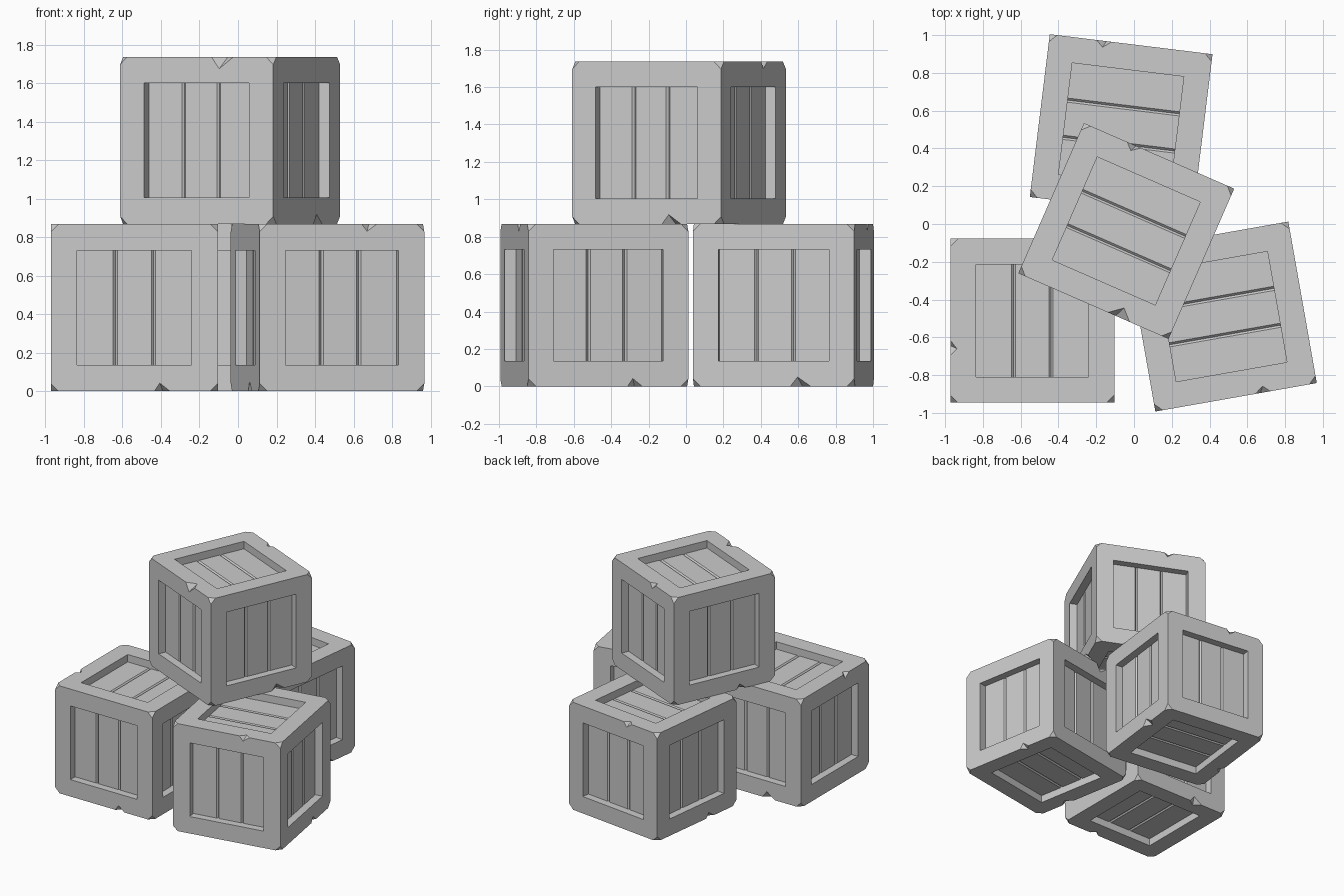
import bpy, bmesh
from math import radians
from mathutils import Matrix, Vector

old = bpy.data.objects.get("Cube")
if old:
    bpy.data.objects.remove(old, do_unlink=True)

HALF = 0.434      # half the crate size
PANEL = 0.2975    # half the recessed panel
DEPTH = 0.06      # panel recess depth
GROOVE = 0.011    # half width and depth of a plank groove
CHIP = 0.04       # worn corner size


def new_object(name, bm):
    bmesh.ops.recalc_face_normals(bm, faces=bm.faces)
    mesh = bpy.data.meshes.new(name)
    bm.to_mesh(mesh)
    bm.free()
    obj = bpy.data.objects.new(name, mesh)
    bpy.context.scene.collection.objects.link(obj)
    return obj


def add_recess(bm, matrix):
    """Cutter for one panel: its floor carries two plank grooves."""
    floor = HALF - DEPTH
    profile = [(-PANEL, HALF + 0.1), (-PANEL, floor)]
    for seam in (-PANEL / 3, PANEL / 3):
        profile += [(seam - GROOVE, floor), (seam, floor - GROOVE), (seam + GROOVE, floor)]
    profile += [(PANEL, floor), (PANEL, HALF + 0.1)]
    face = bm.faces.new([bm.verts.new((-PANEL, y, z)) for y, z in profile])
    start = list(face.verts)
    ext = bmesh.ops.extrude_face_region(bm, geom=[face], use_keep_orig=True)
    end = [v for v in ext["geom"] if isinstance(v, bmesh.types.BMVert)]
    bmesh.ops.translate(bm, verts=end, vec=(2 * PANEL, 0, 0))
    bmesh.ops.transform(bm, verts=start + end, matrix=matrix)


def add_nick(bm, turn, side, width, depth):
    """Cutter for one V-shaped nick in a top (side 1) or bottom (side -1) edge."""
    c = Vector((HALF, 0.14, side * HALF))
    left = c - Vector((0, width * 0.45, 0))
    right = c + Vector((0, width * 0.55, 0))
    face_tip = c + Vector((0, -0.1 * width, -side * depth))
    top_tip = c + Vector((-depth * 0.9, 0.1 * width, 0))
    mid = (face_tip + top_tip) / 2
    rot = Matrix.Rotation(radians(turn), 4, 'Z')
    verts = [bm.verts.new(rot @ (mid + (p - mid) * 1.5))
             for p in (left, right, face_tip, top_tip)]
    bmesh.ops.convex_hull(bm, input=verts)


# Crate body with worn corners
body = bmesh.new()
bmesh.ops.create_cube(body, size=2 * HALF)
for sx in (-1, 1):
    for sy in (-1, 1):
        for sz in (-1, 1):
            corner = Vector((sx, sy, sz))
            cut = bmesh.ops.bisect_plane(
                body, geom=body.verts[:] + body.edges[:] + body.faces[:],
                plane_co=corner * HALF - Vector((sx * CHIP, 0, 0)),
                plane_no=corner, clear_outer=True)
            rim = [e for e in cut["geom_cut"] if isinstance(e, bmesh.types.BMEdge)]
            bmesh.ops.contextual_create(body, geom=rim)
crate = new_object("crate_body", body)

# Panels and edge nicks
cuts = bmesh.new()
add_recess(cuts, Matrix.Identity(4))
add_recess(cuts, Matrix.Rotation(radians(180), 4, 'Y'))
for turn in (0, 90, 180, 270):
    add_recess(cuts, Matrix.Rotation(radians(turn), 4, 'Z') @ Matrix.Rotation(radians(90), 4, 'Y'))
add_nick(cuts, -90, 1, 0.08, 0.038)
add_nick(cuts, 90, 1, 0.125, 0.062)
add_nick(cuts, 0, -1, 0.08, 0.042)
add_nick(cuts, 180, -1, 0.11, 0.05)
cutter = new_object("crate_cutter", cuts)
cutter.hide_render = True

mod = crate.modifiers.new("carve", 'BOOLEAN')
mod.operation = 'DIFFERENCE'
mod.solver = 'EXACT'
mod.object = cutter
bpy.context.view_layer.update()
carved = crate.evaluated_get(bpy.context.evaluated_depsgraph_get())
crate_mesh = bpy.data.meshes.new_from_object(carved)
crate_mesh.name = "crate"
for helper in (crate, cutter):
    bpy.data.objects.remove(helper, do_unlink=True)

# Plain grey material
grey = bpy.data.materials.new("light_grey")
grey.use_nodes = True
colour = (0.6, 0.6, 0.6, 1)
grey.diffuse_color = colour
grey.node_tree.nodes["Principled BSDF"].inputs["Base Color"].default_value = colour
crate_mesh.materials.clear()
crate_mesh.materials.append(grey)

# Stack of four crates
stack = {
    "left_crate": (-0.538, -0.512, HALF, -90),
    "right_crate": (0.465, -0.49, HALF, 10),
    "back_crate": (-0.068, 0.521, HALF, 173),
    "top_crate": (-0.041, -0.037, 3 * HALF, 156.4),
}
for name, (x, y, z, turn) in stack.items():
    obj = bpy.data.objects.new(name, crate_mesh)
    obj.location = (x, y, z)
    obj.rotation_euler.z = radians(turn)
    bpy.context.scene.collection.objects.link(obj)
